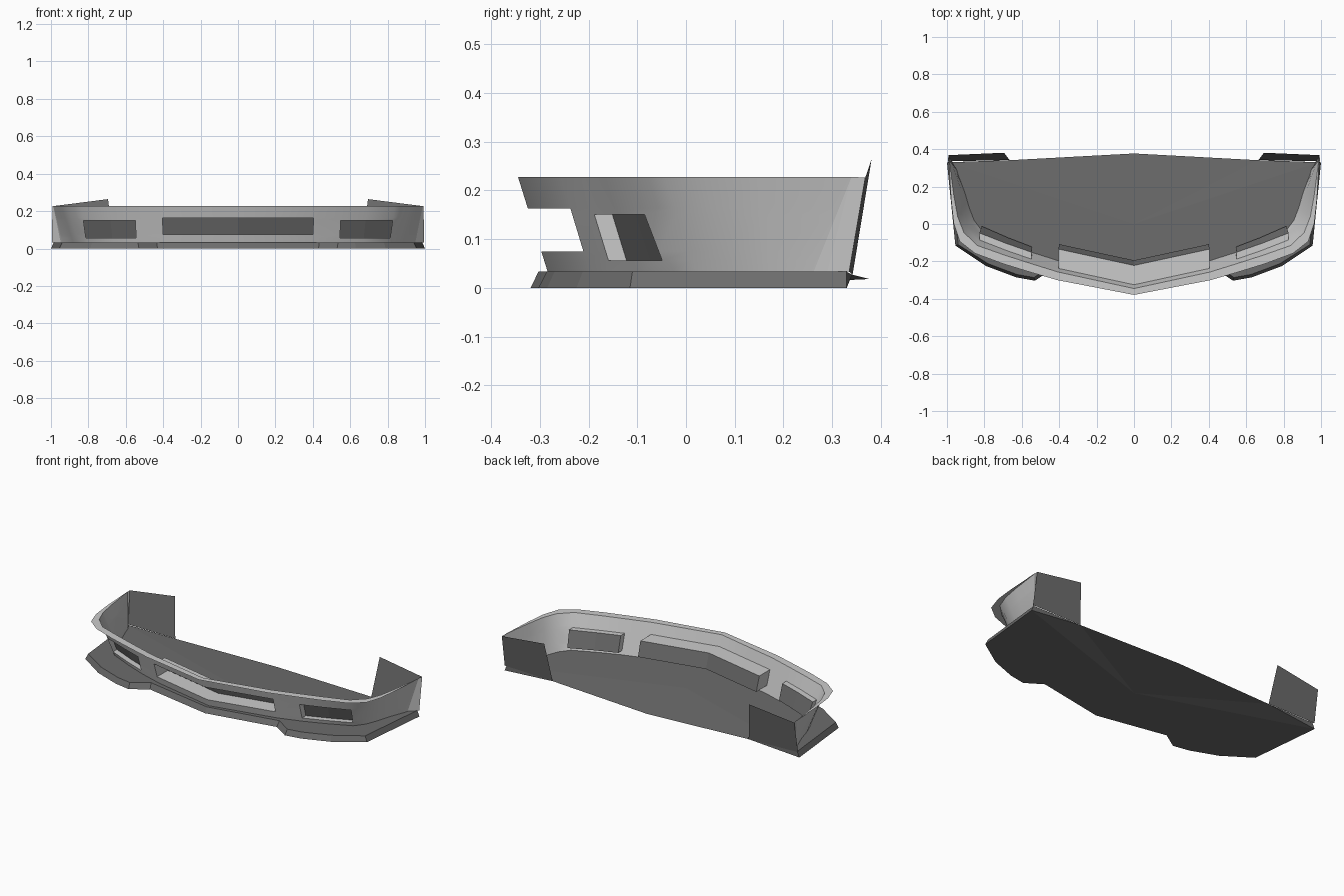
import bpy, bmesh
from mathutils import Vector

if "Cube" in bpy.data.objects:
    bpy.data.objects.remove(bpy.data.objects["Cube"])

TOP, BOT = 0.228, 0.033

dark = bpy.data.materials.new("dark_grey")
dark.diffuse_color = (0.15, 0.15, 0.15, 1)
dark.use_nodes = True
dark.node_tree.nodes["Principled BSDF"].inputs["Base Color"].default_value = dark.diffuse_color


def make_object(name, faces, smooth=False, mat=None, recalc=True):
    """Build a half model from face point lists and mirror it across x."""
    bm = bmesh.new()
    for pts in faces:
        bm.faces.new([bm.verts.new(p) for p in pts])
    bmesh.ops.remove_doubles(bm, verts=bm.verts, dist=0.0005)
    if recalc:
        bmesh.ops.recalc_face_normals(bm, faces=bm.faces)
    me = bpy.data.meshes.new(name)
    bm.to_mesh(me)
    bm.free()
    if mat:
        me.materials.append(mat)
    ob = bpy.data.objects.new(name, me)
    bpy.context.collection.objects.link(ob)
    m = ob.modifiers.new("mirror", 'MIRROR')
    m.use_axis[0] = True
    m.merge_threshold = 0.0005
    if smooth:
        bpy.ops.object.select_all(action='DESELECT')
        bpy.context.view_layer.objects.active = ob
        ob.select_set(True)
        bpy.ops.object.shade_smooth_by_angle(angle=0.5)
    return ob


# Columns of the bumper skin, centre to rear: lower xy, upper xy, flange xy
cols = [
    ((0, -.284), (0, -.345), (0, -.379)),
    ((.40, -.198), (.405, -.257), (.41, -.300)),
    ((.545, -.152), (.55, -.212), (.56, -.256)),
    ((.67, -.103), (.69, -.167), (.70, -.213)),
    ((.81, -.040), (.838, -.115), (.85, -.157)),
    ((.855, .020), (.91, -.045), (.932, -.093)),
    ((.882, .090), (.943, .040), (.964, .003)),
    ((.905, .170), (.963, .150), (.978, .130)),
    ((.940, .262), (.988, .340), (.990, .340)),
]
levels = [BOT, .056, .075, .150, .163, TOP]


def at(i, z):
    t = (z - BOT) / (TOP - BOT)
    a, b = cols[i][0], cols[i][1]
    return Vector((a[0] + (b[0] - a[0]) * t, a[1] + (b[1] - a[1]) * t, z))


def panel(i, z0, z1):
    return [at(i, z0), at(i + 1, z0), at(i + 1, z1), at(i, z1)]


# Panels holding an opening: column range, opening z range, duct depth
openings = [(0, 1, .075, .163, .103), (2, 4, .056, .150, .037)]

skin, walls, backs = [], [], []
for i in range(len(cols) - 1):
    hole = next((o for o in openings if o[0] <= i < o[1]), None)
    for z0, z1 in zip(levels, levels[1:]):
        if not (hole and z0 >= hole[2] and z1 <= hole[3]):
            skin.append(panel(i, z0, z1))
    if hole:
        a, b, z0, z1, depth = hole
        d = Vector((0, depth, 0))
        p, q, r, s = panel(i, z0, z1)
        backs.append([p + d, q + d, r + d, s + d])
        walls += [[p, q, q + d, p + d], [s, s + d, r + d, r]]
        if i == a and a > 0:
            walls.append([p, p + d, s + d, s])
        if i + 1 == b:
            walls.append([q, r, r + d, q + d])
make_object("bumper_skin", skin, smooth=True, recalc=False)
make_object("intake_walls", walls, recalc=False)
make_object("intake_back_panels", backs, mat=dark, recalc=False)

# Flat lip along the upper edge
flange = [[(*cols[i][2], TOP), (*cols[i + 1][2], TOP),
           (*cols[i + 1][1], TOP), (*cols[i][1], TOP)]
          for i in range(len(cols) - 1)]
make_object("upper_flange", flange, recalc=False)

# Splitter floor with a chamfered edge and a thin pointed rear
low = [(0, -.319), (.43, -.238), (.53, -.303), (.63, -.285), (.79, -.225),
       (.955, -.115), (1.0, .33)]
high = [(0, -.303), (.435, -.220), (.535, -.286), (.625, -.270), (.78, -.212),
        (.940, -.110), (.985, .33)]
lo = [(*p, 0) for p in low]
hi = [(*p, BOT) for p in high]
tip, knee = (0, .377, .018), (.665, .341, .027)
floor = [[lo[i], lo[i + 1], hi[i + 1], hi[i]] for i in range(len(lo) - 1)]
for edge, z in ((lo, 0), (hi, BOT)):
    mid = (0, 0, z)
    floor += [edge + [mid], [mid, edge[-1], knee], [mid, knee, tip]]
floor.append([lo[-1], knee, hi[-1]])
make_object("splitter_floor", floor, mat=dark)

# Side closing panels behind the skin
top_rear, flap_top = (.988, .34, TOP), (.992, .368, .226)
low_mid, low_rear = (.948, .290, BOT), (.995, .335, BOT)
make_object("side_end_panel", [
    [(.94, .262, BOT), low_mid, top_rear],
    [low_mid, low_rear, flap_top, top_rear],
], recalc=False)

# Rear upright flap
make_object("rear_flap", [[flap_top, low_rear, (.665, .342, .027), (.695, .381, .264)]],
            mat=dark)
